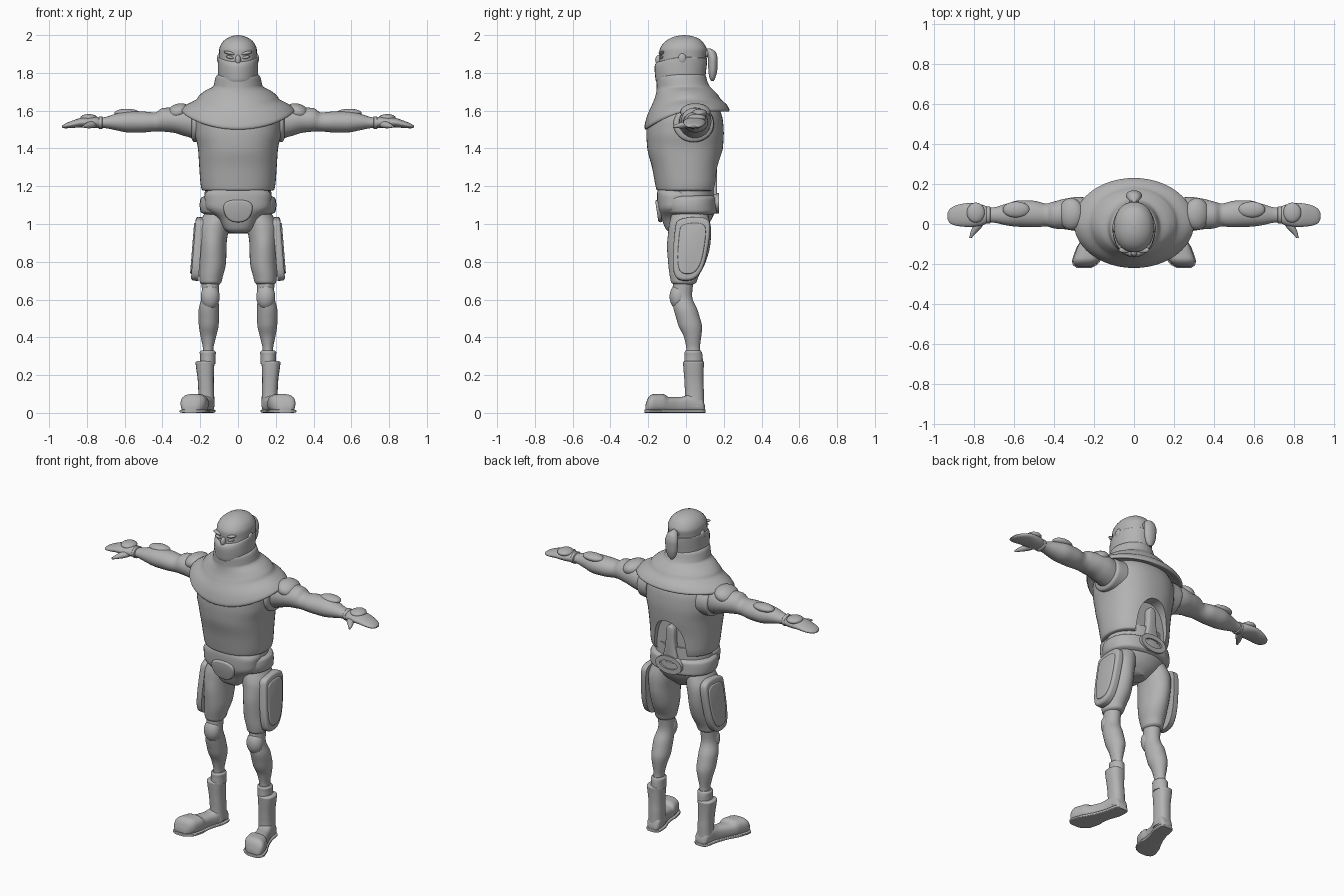
import bpy, bmesh, math
from mathutils import Matrix, Vector

cube = bpy.data.objects.get("Cube")
if cube:
    bpy.data.objects.remove(cube, do_unlink=True)

clay = bpy.data.materials.new("plain grey")
clay.use_nodes = True
clay.diffuse_color = (0.45, 0.45, 0.45, 1)
clay.node_tree.nodes["Principled BSDF"].inputs["Base Color"].default_value = clay.diffuse_color


def finish(name, bm, mirror=False):
    """Turn a bmesh into a smooth-shaded object, optionally mirrored in x."""
    bmesh.ops.recalc_face_normals(bm, faces=bm.faces)
    mesh = bpy.data.meshes.new(name)
    bm.to_mesh(mesh)
    bm.free()
    mesh.materials.append(clay)
    obj = bpy.data.objects.new(name, mesh)
    bpy.context.collection.objects.link(obj)
    if mirror:
        modifier = obj.modifiers.new("mirror", 'MIRROR')
        modifier.use_mirror_merge = False
    return obj


def slope(before, here, after):
    left, right = here - before, after - here
    return 0 if left * right <= 0 else 2 * left * right / (left + right)


def smooth_rows(rows, steps):
    """Resample section rows with a spline that never overshoots."""
    rows = [tuple(r) + (0,) * (6 - len(r)) for r in rows]
    last = len(rows) - 1
    result = []
    for i in range(last):
        a, b, c, d = rows[max(i - 1, 0)], rows[i], rows[i + 1], rows[min(i + 2, last)]
        for k in range(steps):
            t = k / steps
            values = []
            for p, q, r, s in zip(a, b, c, d):
                m = slope(p, q, r) if i > 0 else r - q
                n = slope(q, r, s) if i + 1 < last else r - q
                values.append(q + m * t + (3 * (r - q) - 2 * m - n) * t * t
                              + (m + n - 2 * (r - q)) * t ** 3)
            result.append(values)
    return result + [rows[-1]]


def loft(name, rows, axis='Z', power=2, mirror=False, segments=32, steps=4):
    """Rows are: position on axis, two centre values, two radii, front droop."""
    bm = bmesh.new()
    rings = []
    for t, a, b, ra, rb, droop in smooth_rows(rows, steps):
        ring = []
        for k in range(segments):
            angle = math.tau * k / segments
            c, s = math.cos(angle), math.sin(angle)
            u = a + ra * math.copysign(abs(c) ** (2 / power), c)
            v = b + rb * math.copysign(abs(s) ** (2 / power), s)
            h = t - droop * max(0, -s) ** 1.5
            ring.append(bm.verts.new({'X': (h, u, v), 'Y': (u, h, v), 'Z': (u, v, h)}[axis]))
        rings.append(ring)
    for low, high in zip(rings, rings[1:]):
        for k in range(segments):
            j = (k + 1) % segments
            bm.faces.new((low[k], low[j], high[j], high[k]))
    bm.faces.new(rings[0])
    bm.faces.new(rings[-1])
    return finish(name, bm, mirror)


def blob(name, centre, radii, mirror=False, turn=0):
    """Ellipsoid, turned about y."""
    bm = bmesh.new()
    place = (Matrix.Translation(centre) @ Matrix.Rotation(math.radians(turn), 4, 'Y')
             @ Matrix.Diagonal((*radii, 1)))
    bmesh.ops.create_uvsphere(bm, u_segments=24, v_segments=14, radius=1, matrix=place)
    return finish(name, bm, mirror)


def plate(name, outline, place, depth, bevel, mirror=False):
    """Outline in local x and y, rounded, extruded along local z."""
    points = [Vector(p) for p in outline]
    for _ in range(3):
        points = [p.lerp(q, f) for p, q in zip(points, points[1:] + points[:1]) for f in (.25, .75)]
    bm = bmesh.new()
    face = bm.faces.new([bm.verts.new((p.x, p.y, 0)) for p in points])
    top = bmesh.ops.extrude_face_region(bm, geom=[face])['geom']
    bmesh.ops.translate(bm, verts=[g for g in top if isinstance(g, bmesh.types.BMVert)],
                        vec=(0, 0, depth))
    if bevel:
        cap = next(g for g in top if isinstance(g, bmesh.types.BMFace))
        bmesh.ops.bevel(bm, geom=list(cap.edges), offset=bevel, segments=3,
                        profile=.5, affect='EDGES')
    bm.transform(place)
    return finish(name, bm, mirror)


def facing(x, y, z, out, up):
    """Placement with local z pointing out and local y pointing up."""
    out, up = Vector(out).normalized(), Vector(up)
    side = up.cross(out).normalized()
    frame = Matrix((side, out.cross(side), out)).transposed().to_4x4()
    return Matrix.Translation((x, y, z)) @ frame


# Vest with an arched opening at the lower back
vest = loft("vest", [
    (1.175, 0, .005, .17, .14), (1.18, 0, .005, .19, .16), (1.21, 0, .005, .198, .168),
    (1.3, 0, 0, .205, .18), (1.4, 0, -.005, .212, .2), (1.48, 0, -.005, .228, .205),
    (1.55, 0, -.005, .23, .2), (1.62, 0, 0, .2, .17), (1.68, 0, 0, .12, .12)], power=2.3, segments=48)
back = facing(0, .13, 1.15, (0, 1, 0), (0, 0, 1))
cutter = plate("arch_cutter", [(-.11, -.1), (.11, -.1), (.11, .14), (.05, .24),
                               (-.05, .24), (-.11, .14)], back, .2, 0)
cutter.hide_render = True
cut = vest.modifiers.new("arch", 'BOOLEAN')
cut.operation, cut.object, cut.solver = 'DIFFERENCE', cutter, 'EXACT'
bpy.context.view_layer.update()
graph = bpy.context.evaluated_depsgraph_get()
vest.data = bpy.data.meshes.new_from_object(vest.evaluated_get(graph))
vest.modifiers.clear()
bpy.data.objects.remove(cutter, do_unlink=True)
plate("spine_strip", [(-.06, -.04), (.06, -.04), (.028, .08), (.03, .2), (-.03, .2), (-.028, .08)],
      back, .035, .012)

# Hips, belt and front guard
loft("hips", [(.95, 0, .02, .05, .05), (1, 0, .02, .14, .1), (1.06, 0, .02, .18, .13),
              (1.12, 0, .01, .18, .14), (1.22, 0, .01, .17, .14)])
loft("belt", [(1.05, 0, .02, .175, .125), (1.065, 0, .02, .198, .145), (1.1, 0, .015, .203, .15),
              (1.135, 0, .015, .198, .148), (1.15, 0, .015, .175, .13)], power=2.3)
loft("groin_guard", [(.955, 0, -.05, .05, .035), (.97, 0, -.05, .07, .055), (1.03, 0, -.05, .105, .08),
                     (1.09, 0, -.05, .175, .1), (1.15, 0, -.05, .178, .103),
                     (1.18, 0, -.05, .155, .1), (1.19, 0, -.05, .13, .08)], power=2.6)
plate("front_buckle", [(-.09, .06), (-.06, -.06), (.06, -.06), (.09, .06)],
      facing(0, -.135, 1.07, (0, -1, -.15), (0, 0, 1)), .02, .01)
bm = bmesh.new()
bmesh.ops.create_circle(bm, segments=32, radius=1)
for vert in bm.verts:
    vert.co = (vert.co.x * .075, .16, 1.11 + vert.co.y * .04)
buckle = finish("back_buckle_ring", bm)
with_curve = buckle.modifiers.new("thickness", 'SKIN')
for item in buckle.data.skin_vertices[0].data if buckle.data.skin_vertices else []:
    item.radius = (.014, .014)
if not buckle.data.skin_vertices:
    bpy.data.objects.remove(buckle, do_unlink=True)
    bpy.ops.mesh.primitive_torus_add(major_radius=1, minor_radius=.22, major_segments=32,
                                     minor_segments=10, location=(0, .16, 1.11),
                                     rotation=(math.pi / 2, 0, 0))
    buckle = bpy.context.object
    buckle.name = "back_buckle_ring"
    buckle.scale = (.068, .038, .06)
    buckle.data.materials.append(clay)

# Legs
loft("thigh", [(1.07, .1, .02, .07, .09), (.98, .13, .02, .082, .112), (.9, .135, .015, .075, .115),
               (.8, .135, .005, .072, .1), (.72, .143, -.01, .062, .075),
               (.69, .145, -.012, .056, .066), (.68, .145, -.012, .045, .05)], mirror=True)
loft("shin", [(.72, .145, -.012, .048, .055), (.62, .147, -.02, .045, .052), (.54, .155, 0, .054, .063),
              (.47, .155, .02, .053, .063), (.4, .157, .035, .04, .045),
              (.34, .158, .038, .028, .036), (.3, .16, .04, .03, .038)], mirror=True)
blob("knee_pad", (.147, -.042, .615), (.05, .045, .067), True)
outline = [(-.08, .16), (.08, .17), (.1, .1), (.05, -.16), (-.08, -.18), (-.11, -.1), (-.095, .1)]
holster = facing(.196, .035, .87, (1, 0, .08), (-.08, 0, 1))
plate("thigh_plate", outline, holster, .04, .014, True)
plate("thigh_plate_panel", [(x * .75, z * .8) for x, z in outline], holster, .047, .006, True)

# Boots
loft("ankle_wrap", [(.26, .16, .04, .04, .05), (.3, .16, .04, .041, .048), (.32, .16, .038, .043, .046),
                    (.33, .16, .038, .034, .04)], mirror=True)
loft("boot_shaft", [(.03, .168, .045, .045, .052), (.1, .168, .045, .042, .05), (.16, .17, .042, .042, .05),
                    (.24, .174, .04, .048, .054), (.268, .175, .04, .05, .056),
                    (.275, .175, .04, .04, .046)], power=2.4, mirror=True)
foot = [(.1, .165, .025, .02), (.085, .166, .04, .04), (.03, .172, .045, .05), (-.03, .192, .045, .042),
        (-.09, .212, .055, .042), (-.12, .22, .064, .05), (-.17, .235, .067, .05),
        (-.2, .245, .055, .04), (-.215, .25, .03, .02)]
loft("shoe", [(y, x, h, w, h) for y, x, w, h in foot], 'Y', 2.6, True)
loft("sole", [(y * 1.02, x, .009, w + .005, .009) for y, x, w, h in foot], 'Y', 5, True)

# Arms and hands
loft("arm", [(.15, .04, 1.53, .08, .08), (.22, .045, 1.535, .085, .085), (.28, .05, 1.545, .085, .08),
             (.34, .05, 1.55, .077, .067), (.4, .045, 1.552, .067, .062), (.44, .045, 1.54, .057, .05),
             (.5, .05, 1.54, .066, .055), (.57, .052, 1.54, .066, .056), (.64, .047, 1.54, .053, .045),
             (.7, .045, 1.537, .038, .03), (.75, .045, 1.535, .034, .024)], 'X', mirror=True)
loft("armhole_trim", [(.17, .04, 1.53, .11, .1), (.235, .04, 1.53, .105, .095),
                      (.245, .04, 1.53, .085, .08)], 'X', mirror=True)
blob("shoulder_pad", (.315, .05, 1.592), (.065, .08, .045), True, 18)
blob("forearm_pad", (.588, .072, 1.588), (.067, .04, .022), True)
loft("wrist_band", [(.715, .045, 1.536, .03, .02), (.72, .045, 1.536, .043, .034),
                    (.735, .045, 1.536, .043, .033), (.74, .045, 1.536, .03, .02)], 'X', mirror=True)
loft("hand", [(.72, .045, 1.535, .035, .024), (.76, .045, 1.538, .052, .03), (.82, .045, 1.538, .06, .026),
              (.88, .043, 1.527, .053, .019), (.92, .04, 1.518, .035, .011),
              (.932, .04, 1.515, .015, .004)], 'X', mirror=True)
blob("hand_pad", (.79, .057, 1.562), (.045, .05, .02), True)
loft("thumb", [(.04, .76, 1.53, .025, .02), (-.01, .78, 1.525, .024, .018), (-.04, .8, 1.52, .016, .013),
               (-.07, .817, 1.515, .006, .006)], 'Y', mirror=True, segments=16)

# Cowl draped over the shoulders, drooping at the chest
loft("cowl", [(1.8, 0, -.025, .09, .11), (1.785, 0, -.025, .115, .13, .01), (1.75, 0, -.02, .125, .135, .01),
              (1.73, 0, -.015, .13, .14, .01), (1.705, 0, -.005, .175, .155, .02),
              (1.68, 0, 0, .205, .172, .03), (1.66, 0, 0, .22, .185, .04),
              (1.63, 0, .005, .275, .212, .06), (1.605, 0, .005, .3, .225, .09),
              (1.595, 0, .005, .295, .218, .095), (1.61, 0, .005, .25, .18, .09),
              (1.63, 0, 0, .15, .12, .04)], segments=48)

# Head, face wrap and ponytail
loft("head", [(1.74, 0, -.02, .09, .11), (1.82, 0, -.02, .1, .125), (1.88, 0, -.018, .1, .122),
              (1.92, 0, -.015, .1, .125), (1.955, 0, -.013, .088, .108), (1.98, 0, -.01, .063, .08),
              (1.995, 0, -.01, .03, .04), (2, 0, -.01, .003, .003)], power=2.15)
loft("face_wrap", [(1.74, 0, -.03, .09, .11), (1.76, 0, -.03, .103, .13), (1.8, 0, -.03, .107, .135),
                   (1.84, 0, -.028, .107, .138, .005), (1.88, 0, -.022, .106, .134, .025),
                   (1.885, 0, -.02, .095, .115, .025)])
blob("nose", (0, -.143, 1.868), (.015, .02, .028))
blob("eye", (.042, -.13, 1.882), (.022, .013, .008), True, -12)
blob("brow", (.045, -.129, 1.905), (.032, .016, .009), True, -14)
blob("ear", (.098, -.02, 1.875), (.013, .022, .028), True)
blob("hair_tie", (0, .107, 1.905), (.026, .022, .022))
loft("ponytail", [(1.758, 0, .14, .008, .008), (1.775, 0, .14, .024, .016), (1.82, 0, .142, .038, .024),
                  (1.87, 0, .142, .041, .026), (1.91, 0, .132, .03, .026),
                  (1.93, 0, .118, .01, .01)], segments=20)

# Smooth shading with crisp edges
bpy.ops.object.select_all(action='DESELECT')
for obj in bpy.context.scene.objects:
    if obj.type == 'MESH' and clay.name in obj.data.materials:
        obj.select_set(True)
        bpy.context.view_layer.objects.active = obj
bpy.ops.object.shade_smooth_by_angle(angle=math.radians(40))
